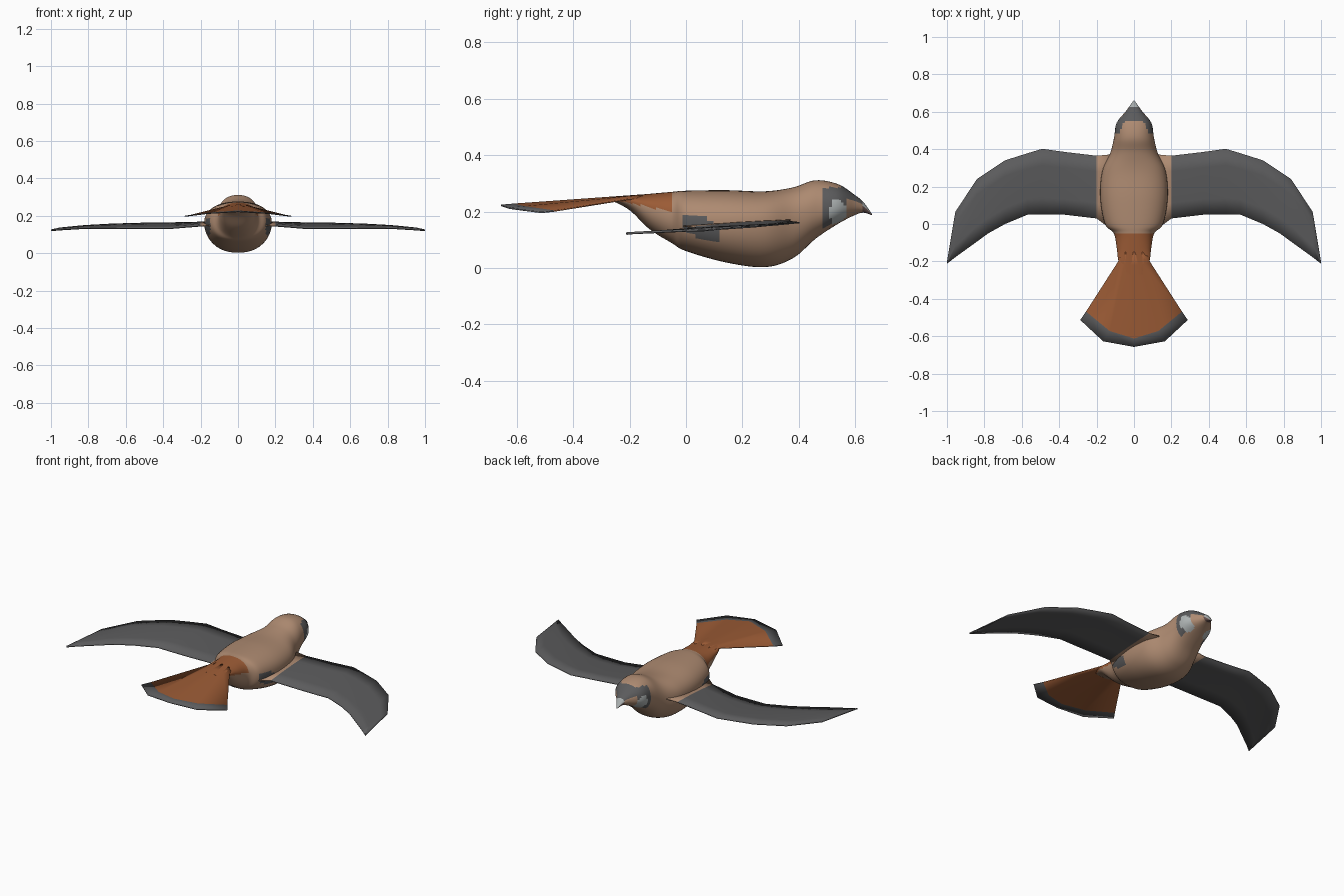
import bpy, bmesh, math

if "Cube" in bpy.data.objects:
    bpy.data.objects.remove(bpy.data.objects["Cube"])


def material(name, r, g, b):
    m = bpy.data.materials.new(name)
    m.diffuse_color = (r, g, b, 1)
    m.use_nodes = True
    m.node_tree.nodes["Principled BSDF"].inputs["Base Color"].default_value = m.diffuse_color
    return m


TAN = material("tan feathers", 0.42, 0.255, 0.165)
GREY = material("slate grey", 0.105, 0.105, 0.108)
RUST = material("rust orange", 0.33, 0.105, 0.036)
PALE = material("pale grey", 0.42, 0.45, 0.45)
DARK = material("dark beak", 0.13, 0.08, 0.075)


def make(name, verts, faces, mats, rule):
    me = bpy.data.meshes.new(name)
    me.from_pydata(verts, [], faces)
    for m in mats:
        me.materials.append(m)
    bm = bmesh.new()
    bm.from_mesh(me)
    bmesh.ops.recalc_face_normals(bm, faces=bm.faces)
    for f in bm.faces:
        f.material_index = rule(f.calc_center_median(), f.normal)
    bm.to_mesh(me)
    bm.free()
    ob = bpy.data.objects.new(name, me)
    bpy.context.collection.objects.link(ob)
    bpy.ops.object.select_all(action='DESELECT')
    ob.select_set(True)
    bpy.context.view_layer.objects.active = ob
    return ob


def catmull(p, n):
    out = []
    for i in range(len(p) - 1):
        a, b, c, d = p[max(i - 1, 0)], p[i], p[i + 1], p[min(i + 2, len(p) - 1)]
        for k in range(n):
            t = k / n
            out.append([0.5 * (2 * q + (r - o) * t + (2 * o - 5 * q + 4 * r - s) * t * t
                               + (3 * q - o - 3 * r + s) * t ** 3)
                        for o, q, r, s in zip(a, b, c, d)])
    return out + [list(p[-1])]


# body, head and beak: lofted rings of (y, top, bottom, widest height, half width)
KEYS = [(-0.27, 0.252, 0.242, 0.247, 0.050), (-0.20, 0.257, 0.205, 0.240, 0.082),
        (-0.13, 0.263, 0.138, 0.215, 0.092), (-0.05, 0.270, 0.088, 0.185, 0.108),
        (0.00, 0.274, 0.060, 0.172, 0.155), (0.14, 0.276, 0.020, 0.165, 0.180),
        (0.28, 0.272, 0.003, 0.165, 0.170), (0.38, 0.286, 0.035, 0.170, 0.127),
        (0.46, 0.311, 0.104, 0.205, 0.107), (0.54, 0.297, 0.157, 0.220, 0.093),
        (0.60, 0.258, 0.188, 0.222, 0.046), (0.63, 0.233, 0.196, 0.215, 0.024),
        (0.66, 0.191, 0.187, 0.189, 0.003)]
SEG = 48


def sgn_pow(v, e):
    return math.copysign(abs(v) ** e, v)


def body_rule(c, n):
    x, y, z = abs(c.x), c.y, c.z
    if y < -0.05 and z > 0.20 + (-0.05 - y) * 0.2:
        return 2                                   # rump
    if y > 0.625:
        return 3 if n.z > 0.1 else 4               # beak
    if ((y - 0.538) / 0.03) ** 2 + ((z - 0.197) / 0.045) ** 2 < 1 and x > 0.04:
        return 3                                   # cheek
    if y > 0.55 and n.z > 0.3:
        return 1                                   # crown
    if 0.485 < y < 0.57 and z < 0.285 and n.z > -0.75:
        return 1                                   # mask
    if ((y - 0.055) / 0.07) ** 2 + ((z - 0.14 + 0.4 * (y - 0.055)) / 0.042) ** 2 < 1 and x > 0.08:
        return 1                                   # flank patch
    return 0


rings = catmull(KEYS, 7)
verts, faces = [], []
for y, top, bot, mid, w in rings:
    for k in range(SEG):
        a = 2 * math.pi * k / SEG
        s, c = math.sin(a), math.cos(a)
        h = top - mid if s > 0 else mid - bot
        verts.append((w * sgn_pow(c, 0.88), y, mid + h * sgn_pow(s, 0.92)))
for i in range(len(rings) - 1):
    for k in range(SEG):
        a, b = i * SEG + k, i * SEG + (k + 1) % SEG
        faces.append((a, b, b + SEG, a + SEG))
faces += [tuple(range(SEG)), tuple(range(len(verts) - SEG, len(verts)))]
make("body", verts, faces, [TAN, GREY, RUST, PALE, DARK], body_rule)
bpy.ops.object.shade_smooth_by_angle(angle=math.radians(50))

# wings: stations of (x, leading y, trailing y, leading z, trailing z)
WING = [(0.12, 0.372, -0.03, 0.170, 0.150), (0.20, 0.365, 0.03, 0.166, 0.145),
        (0.37, 0.385, 0.05, 0.162, 0.131), (0.49, 0.402, 0.05, 0.161, 0.131),
        (0.57, 0.378, 0.05, 0.159, 0.132), (0.69, 0.340, 0.00, 0.155, 0.133),
        (0.78, 0.280, -0.05, 0.150, 0.133), (0.84, 0.240, -0.094, 0.146, 0.131),
        (0.955, 0.065, -0.177, 0.134, 0.124), (1.0, -0.208, -0.212, 0.121, 0.120)]
COLS = 4


def sheet(name, rows, mats, rule):
    n = len(rows[0])
    vs = [v for r in rows for v in r]
    fs = [(i * n + k, i * n + k + 1, (i + 1) * n + k + 1, (i + 1) * n + k)
          for i in range(len(rows) - 1) for k in range(n - 1)]
    ob = make(name, vs, fs, mats, rule)
    mod = ob.modifiers.new("thickness", 'SOLIDIFY')
    mod.thickness = 0.005
    mod.offset = 0
    bpy.ops.object.shade_smooth_by_angle(angle=math.radians(30))


for side, label in ((-1, "left"), (1, "right")):
    rows = [[(side * x, ly + (ty - ly) * k / COLS,
              lz + (tz - lz) * k / COLS + 0.004 * math.sin(math.pi * k / COLS))
             for k in range(COLS + 1)] for x, ly, ty, lz, tz in WING]
    sheet(label + "_wing", rows, [TAN, GREY], lambda c, n: int(abs(c.x) > 0.2))

# tail fan: half rows from centre outwards, mirrored; last band is grey
FAN = [[(0, -0.15, 0.259), (0.045, -0.15, 0.255), (0.065, -0.15, 0.246)],
       [(0, -0.22, 0.254), (0.05, -0.215, 0.251), (0.087, -0.205, 0.244)],
       [(0, -0.612, 0.226), (0.13, -0.572, 0.217), (0.256, -0.468, 0.202)],
       [(0, -0.657, 0.222), (0.165, -0.627, 0.212), (0.287, -0.513, 0.197)]]
rows = [[(-x, y, z) for x, y, z in reversed(r[1:])] + r for r in FAN]
sheet("tail_fan", rows, [RUST, GREY],
      lambda c, n: int(c.y < -0.48))
